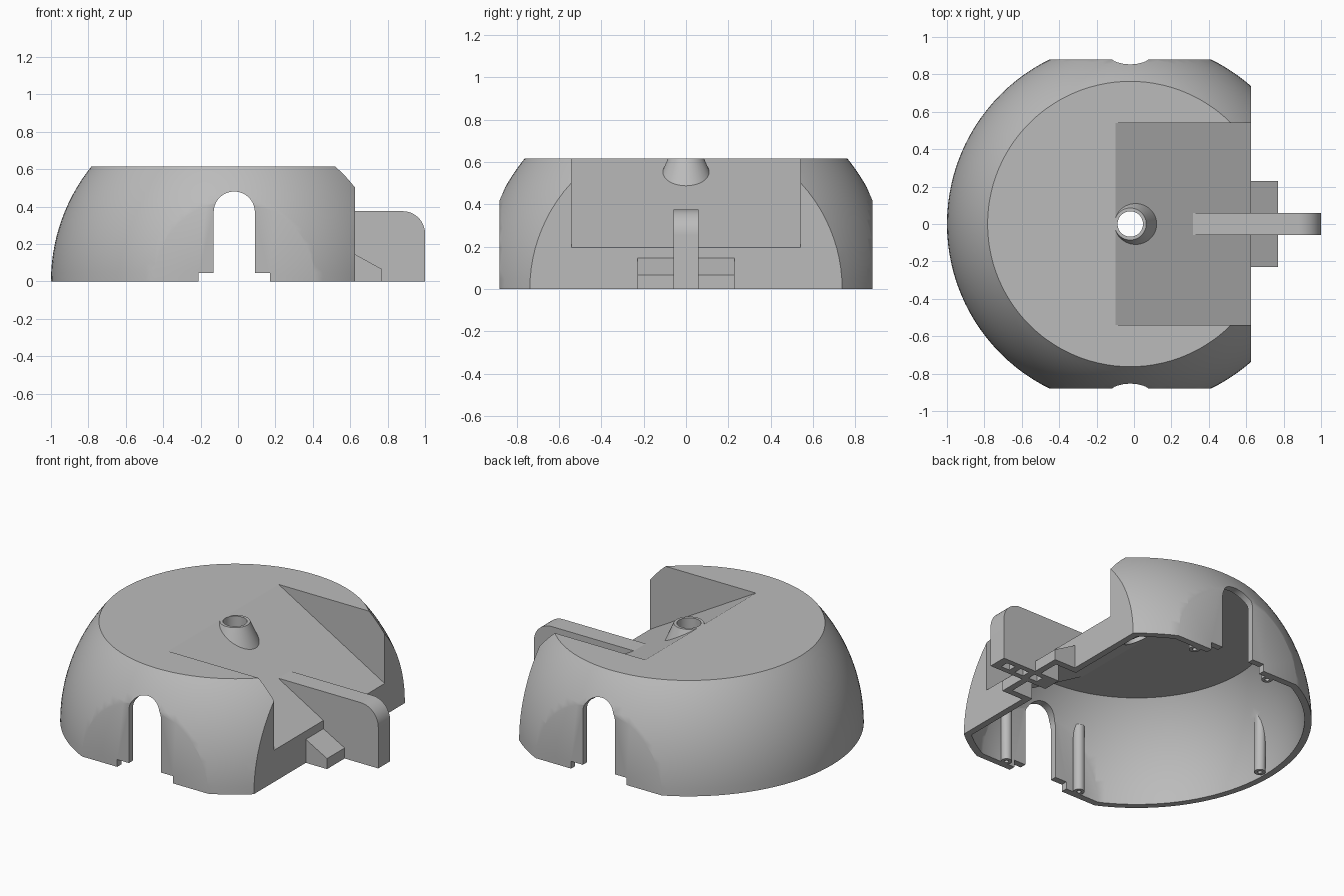
import bpy, bmesh, math
from mathutils import Vector, Matrix

cube = bpy.data.objects.get("Cube")
if cube:
    bpy.data.objects.remove(cube, do_unlink=True)

CX = -0.02                       # centre of the dome
TOP, SIDE, FRONT = 0.615, 0.88, 0.625
WALL = 0.04
SLOPE = math.tan(math.radians(30))

grey = bpy.data.materials.new("plain grey")
grey.use_nodes = True
grey.diffuse_color = (0.5, 0.5, 0.5, 1)
grey.node_tree.nodes["Principled BSDF"].inputs["Base Color"].default_value = (0.5, 0.5, 0.5, 1)


def finish(bm, name):
    bmesh.ops.recalc_face_normals(bm, faces=bm.faces[:])
    mesh = bpy.data.meshes.new(name)
    bm.to_mesh(mesh)
    bm.free()
    mesh.materials.append(grey)
    obj = bpy.data.objects.new(name, mesh)
    bpy.context.collection.objects.link(obj)
    return obj


def dome(name, inset):
    """Sphere trimmed flat on the top, both sides, the +x face and below."""
    bm = bmesh.new()
    bmesh.ops.create_uvsphere(bm, u_segments=112, v_segments=64, radius=0.98 - inset,
                              matrix=Matrix.Translation((CX, 0, 0)))
    planes = [((FRONT - inset, 0, 0), (1, 0, 0)),
              ((0, SIDE - inset, 0), (0, 1, 0)),
              ((0, inset - SIDE, 0), (0, -1, 0)),
              ((0, 0, TOP - inset), (0, 0, 1)),
              ((0, 0, -0.1 - inset), (0, 0, -1))]
    for co, no in planes:
        bmesh.ops.bisect_plane(bm, geom=bm.verts[:] + bm.edges[:] + bm.faces[:],
                               plane_co=co, plane_no=no, clear_outer=True)
        bmesh.ops.holes_fill(bm, edges=[e for e in bm.edges if e.is_boundary], sides=0)
    return finish(bm, name)


def prism(name, profile, half):
    """Profile in x and z, extruded across y."""
    bm = bmesh.new()
    face = bm.faces.new([bm.verts.new((x, -half, z)) for x, z in profile])
    new = bmesh.ops.extrude_face_region(bm, geom=[face])["geom"]
    bmesh.ops.translate(bm, vec=Vector((0, 2 * half, 0)),
                        verts=[v for v in new if isinstance(v, bmesh.types.BMVert)])
    return finish(bm, name)


def cone(name, x, y, z0, z1, r0, r1, sides=32):
    bm = bmesh.new()
    bmesh.ops.create_cone(bm, cap_ends=True, segments=sides, radius1=r0, radius2=r1,
                          depth=z1 - z0, matrix=Matrix.Translation((x, y, (z0 + z1) / 2)))
    return finish(bm, name)


def box(name, x0, x1, z0, z1, half):
    return prism(name, [(x0, z0), (x1, z0), (x1, z1), (x0, z1)], half)


def arc(cx, cz, r, a0, a1, n):
    steps = [math.radians(a0 + (a1 - a0) * i / n) for i in range(n + 1)]
    return [(cx + r * math.cos(a), cz + r * math.sin(a)) for a in steps]


def combine(target, tool, operation="DIFFERENCE"):
    mod = target.modifiers.new("combine", "BOOLEAN")
    mod.operation, mod.solver, mod.object = operation, "EXACT", tool
    bpy.context.view_layer.update()
    with bpy.context.temp_override(object=target, active_object=target):
        bpy.ops.object.modifier_apply(modifier=mod.name)
    bpy.data.objects.remove(tool, do_unlink=True)


def ramp_z(x, drop=0.0):
    return TOP - (x + 0.1) * SLOPE - drop


def wedge(name, drop, half):
    ends = [(x, ramp_z(x, drop)) for x in (-0.4, 0.95)]
    return prism(name, ends + [(0.95, 1.1), (-0.4, 1.1)], half)


# Outer body with the sloping recess, leaving the tapered nozzle standing
body = dome("domed_housing", 0)
recess = wedge("recess_cutter", 0, 0.54)
combine(recess, cone("nozzle", CX, 0, 0.45, 0.7, 0.158, 0.048, 48))
combine(body, recess)

# Small sloped block on the flat face
combine(body, prism("front_block", [(0.6, -0.1), (0.77, -0.1), (0.77, 0.065), (0.6, 0.159)], 0.23), "UNION")

# Hollow interior, keeping the ramp skin and the screw posts
cavity = dome("cavity_cutter", WALL)
combine(cavity, wedge("ramp_skin", WALL / math.cos(math.radians(30)), 0.54 + WALL))
posts = [(CX + sx * 0.265, sy * 0.82) for sx in (-1, 1) for sy in (-1, 1)] + [(-0.92, 0)]
for x, y in posts:
    combine(cavity, cone("screw_post", x, y, -0.3, 0.42, 0.032, 0.032, 24))
combine(body, cavity)
combine(body, prism("block_cavity", [(0.55, -0.2), (0.73, -0.2), (0.73, 0.04), (0.55, 0.14)], 0.19))

# Upright fin with a rounded corner, rooted in the ramp
fin = [(0.28, 0.375), (0.6, ramp_z(0.6, 0.023)), (0.6, -0.1), (1, -0.1)]
combine(body, prism("fin", fin + arc(0.88, 0.255, 0.12, 0, 90, 12), 0.058), "UNION")

# Arched doorways with a wider low step, through both sides
arch = [(CX - 0.11, -0.2), (CX + 0.11, -0.2)] + arc(CX, 0.37, 0.11, 0, 180, 28)
combine(body, prism("arch_cutter", arch, 1.2))
combine(body, box("step_cutter", CX - 0.19, CX + 0.19, -0.2, 0.045, 1.2))

# Nozzle bore, screw holes and fin sockets
combine(body, cone("nozzle_bore", CX, 0, 0.3, 0.8, 0.068, 0.068, 48))
for x, y in posts:
    combine(body, cone("screw_hole", x, y, -0.3, 0.15, 0.013, 0.013, 12))
for x in (0.72, 0.82, 0.92):
    combine(body, box("socket_cutter", x - 0.03, x + 0.03, -0.2, 0.08, 0.025))

# Level base
combine(body, box("base_cutter", -1.5, 1.5, -0.5, 0, 1.5))

# One material, smooth dome with crisp edges
body.data.materials.clear()
body.data.materials.append(grey)
for p in body.data.polygons:
    p.material_index = 0
bpy.ops.object.select_all(action="DESELECT")
body.select_set(True)
bpy.context.view_layer.objects.active = body
bpy.ops.object.shade_smooth_by_angle(angle=math.radians(28))
